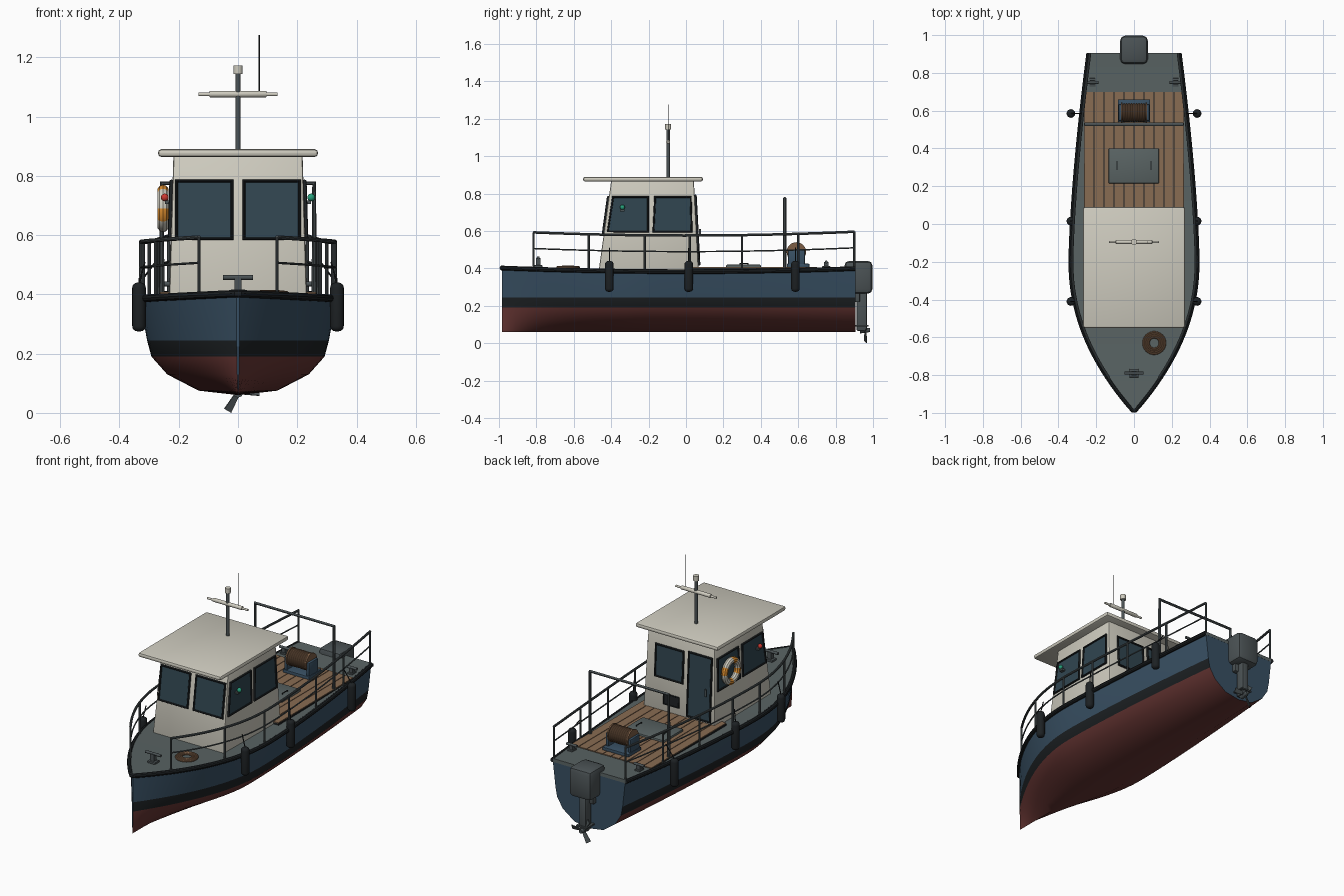
import bpy, bmesh, math
from mathutils import Vector

if "Cube" in bpy.data.objects:
    bpy.data.objects.remove(bpy.data.objects["Cube"])

def mat(name, r, g, b):
    m = bpy.data.materials.new(name)
    m.diffuse_color = (r, g, b, 1)
    m.use_nodes = True
    m.node_tree.nodes["Principled BSDF"].inputs["Base Color"].default_value = m.diffuse_color
    return m

BLUE = mat("hull_blue", .04, .08, .125)
BLACK = mat("black", .012, .015, .017)
RED = mat("bottom_red", .13, .035, .032)
DECK = mat("deck_grey", .10, .125, .125)
WOOD = mat("wood", .25, .15, .085)
ROPE = mat("rope", .20, .11, .06)
CREAM = mat("cream", .62, .60, .52)
GLASS = mat("glass", .03, .06, .08)
METAL = mat("dark_metal", .07, .085, .09)
ORANGE = mat("orange", .75, .28, .03)
GREEN = mat("green_lamp", .02, .35, .2)
LAMP_RED = mat("red_lamp", .6, .04, .03)

def mesh(name, verts, faces, *mats):
    me = bpy.data.meshes.new(name)
    me.from_pydata(verts, [], faces)
    o = bpy.data.objects.new(name, me)
    bpy.context.collection.objects.link(o)
    for m in mats:
        me.materials.append(m)
    return o

def bevel(o, w, seg=2):
    if w:
        m = o.modifiers.new("bevel", 'BEVEL')
        m.width, m.segments = w, seg
    return o

def box(name, x0, x1, y0, y1, z0, z1, m, bev=0):
    v = [(x, y, z) for z in (z0, z1) for x, y in ((x0, y0), (x1, y0), (x1, y1), (x0, y1))]
    f = [(3, 2, 1, 0), (4, 5, 6, 7)] + [(i, (i + 1) % 4, (i + 1) % 4 + 4, i + 4) for i in range(4)]
    return bevel(mesh(name, v, f, m), bev)

def rod(name, a, b, r, m, r2=None, n=16):
    a, b = Vector(a), Vector(b)
    bpy.ops.mesh.primitive_cone_add(vertices=n, radius1=r, radius2=r if r2 is None else r2,
                                    depth=(b - a).length, location=(a + b) / 2)
    o = bpy.context.object
    o.rotation_euler = (b - a).to_track_quat('Z', 'Y').to_euler()
    o.name = name
    o.data.materials.append(m)
    return o

def tube(name, pts, r, m, cyclic=False, res=3):
    c = bpy.data.curves.new(name, 'CURVE')
    c.dimensions, c.bevel_depth, c.bevel_resolution, c.use_fill_caps = '3D', r, res, True
    s = c.splines.new('POLY')
    s.points.add(len(pts) - 1)
    for p, q in zip(s.points, pts):
        p.co = (*q, 1)
    s.use_cyclic_u = cyclic
    c.materials.append(m)
    o = bpy.data.objects.new(name, c)
    bpy.context.collection.objects.link(o)
    return o

def torus(name, loc, R, r, m, rot=(0, 0, 0)):
    bpy.ops.mesh.primitive_torus_add(major_radius=R, minor_radius=r, major_segments=32,
                                     minor_segments=10, location=loc, rotation=rot)
    o = bpy.context.object
    o.name = name
    o.data.materials.append(m)
    return o

def ball(name, loc, r, m):
    bpy.ops.mesh.primitive_uv_sphere_add(segments=16, ring_count=10, radius=r, location=loc)
    bpy.context.object.name = name
    bpy.context.object.data.materials.append(m)

# hull plan and sheer
def beam(y):
    if y < -.2:
        return .34 * (1 - ((-.2 - y) / .8) ** 2.09)
    return .34 - .095 * ((y + .2) / 1.105) ** 1.5

def sheer(y):
    return .383 + .02 * y * y

Y0, Y1, N = -.985, .905, 40
ys = [Y0 + (Y1 - Y0) * (i / N) ** 1.25 for i in range(N + 1)]
SEC = [(0, .06), (.4, .075), (.72, .13), (.88, .19), (.925, .245), (1, None)]
verts, faces, ids = [], [], []
for y in ys:
    b = beam(y) - .008
    p = 1 + 1.2 * max(0, (-.3 - y) / .7) ** 1.5
    half = [(b * f ** p, z or sheer(y)) for f, z in SEC]
    verts += [(-x, y, z) for x, z in half[:0:-1]] + [(x, y, z) for x, z in half]
for i in range(N):
    for j in range(10):
        a = i * 11 + j
        faces.append((a, a + 1, a + 12, a + 11))
        ids.append((0, 1, 2, 2, 2, 2, 2, 2, 1, 0)[j])
faces += [tuple(range(10, -1, -1)), tuple(range(N * 11, N * 11 + 11))]
hull = mesh("hull", verts, faces, BLUE, BLACK, RED)
for poly, k in zip(hull.data.polygons, ids + [0, 0]):
    poly.material_index = k

# deck slab and rubbing strake
dv = [(s * max(.002, beam(y) - .012), y, sheer(y) + .01) for y in ys for s in (-1, 1)]
deck = mesh("deck", dv, [(2*i, 2*i+1, 2*i+3, 2*i+2) for i in range(N)], DECK)
sol = deck.modifiers.new("solid", 'SOLIDIFY')
sol.thickness, sol.offset = .02, -1
edge = [(beam(y) - .006, y, sheer(y)) for y in ys[::-1]]
tube("rubbing_strake", edge + [(-x, y, z) for x, y, z in edge[::-1]], .013, BLACK)

# wooden planks on a dark base
box("plank_base", -.265, .265, .0, .70, .385, .403, BLACK)
for i in range(10):
    x = -.265 + i * .053
    box("deck_plank", x + .002, x + .051, .0, .70, .39, .408, WOOD)

# cabin with sloping walls
T = lambda z: (z - .4) / .47
WALL = {
    "front": lambda u, z, d: (u, -.465 + .065 * T(z) - d, z),
    "back": lambda u, z, d: (u, .067 - .025 * T(z) + d, z),
    "right": lambda u, z, d: (.232 - .014 * T(z) + d, u, z),
    "left": lambda u, z, d: (-.232 + .014 * T(z) - d, u, z)}
cv = []
for z in (.385, .87):
    x, yf, yb = WALL["right"](0, z, 0)[0], WALL["front"](0, z, 0)[1], WALL["back"](0, z, 0)[1]
    cv += [(-x, yf, z), (x, yf, z), (x, yb, z), (-x, yb, z)]
bevel(mesh("cabin", cv, [(3, 2, 1, 0), (4, 5, 6, 7)] +
           [(i, (i + 1) % 4, (i + 1) % 4 + 4, i + 4) for i in range(4)], CREAM), .008)
box("roof", -.27, .27, -.55, .09, .864, .89, CREAM, .011)

def panel(name, wall, corners, m=GLASS, r=.007):
    f = WALL[wall]
    q = [f(u, z, .004) for u, z in corners]
    back = [f(u, z, -.004) for u, z in corners]
    mesh(name, back + q, [(3, 2, 1, 0), (4, 5, 6, 7)] +
         [(i, (i + 1) % 4, (i + 1) % 4 + 4, i + 4) for i in range(4)], m)
    tube(name + "_frame", [f(u, z, .004) for u, z in corners], r, BLACK, True, 2)

rect = lambda a, b, c, d: [(a, c), (b, c), (b, d), (a, d)]
for s in (-1, 1):
    panel("front_window", "front", rect(s * .02, s * .208, .588, .782))
for w in ("left", "right"):
    panel("side_window_fore", w, [(-.418, .598), (-.203, .598), (-.203, .782), (-.39, .782)])
    panel("side_window_aft", w, [(-.174, .598), (.03, .598), (.025, .782), (-.165, .782)])
panel("back_window", "back", rect(-.02, .16, .598, .782))
panel("door", "back", rect(-.205, -.055, .42, .79))
panel("vent", "back", rect(.0, .1, .45, .51), BLACK, .004)
rod("door_handle", (-.18, .075, .57), (-.18, .075, .61), .006, METAL)

# side lamps and lifebuoy
for s, m in ((-1, LAMP_RED), (1, GREEN)):
    box("lamp_bracket", *sorted((s * .22, s * .247)), -.352, -.328, .705, .717, METAL)
    ball("side_lamp", (s * .247, -.34, .727), .013, m)
buoy = torus("lifebuoy", (-.253, -.06, .69), .061, .019, CREAM, (0, math.pi / 2, 0))
buoy.data.materials.append(ORANGE)
for p in buoy.data.polygons:
    p.material_index = int((p.index // 10) % 8 < 3)

# mast, radar and aerial
rod("mast", (0, -.095, .885), (0, -.095, 1.15), .009, METAL)
rod("mast_lamp", (0, -.095, 1.143), (0, -.095, 1.172), .016, CREAM)
rod("radar_bar", (-.133, -.095, 1.075), (.133, -.095, 1.075), .006, CREAM)
bevel(rod("radar_body", (-.097, -.095, 1.076), (.097, -.095, 1.076), .011, CREAM), .004)
rod("aerial", (.072, -.095, 1.07), (.072, -.095, 1.276), .002, BLACK, n=8)

# guard rails, fenders and stern cleats on each side
def cleat(x, y, z, w, h):
    box("cleat_base", x - w / 2, x + w / 2, y - .022, y + .022, z, z + .012, METAL, .003)
    box("cleat_post", x - .012, x + .012, y - .012, y + .012, z, z + h, METAL)
    rod("cleat_bar", (x - w, y, z + h), (x + w, y, z + h), .008, METAL)

for s in (-1, 1):
    rail = lambda y, z: (s * (beam(y) - .012), y, z + .025 * y * y)
    path = [-.815 + 1.715 * i / 30 for i in range(31)]
    tube("top_rail", [rail(y, .576) for y in path], .007, METAL)
    tube("middle_rail", [rail(y, .49) for y in path], .004, METAL)
    for y in (-.815, -.52, -.22, .02, .30, .60, .90):
        x, _, z = rail(y, .576)
        rod("rail_post", (x, y, .385), (x, y, z), .006, METAL, n=10)
    for y in (-.41, .015, .585):
        bevel(rod("fender", (s * .334, y, .275), (s * .334, y, .44), .023, BLACK), .018, 4)
        tube("fender_rope", [(s * .334, y, .435), (s * (beam(y) - .005), y, .51)], .003, BLACK)
    cleat(s * .22, .75, .40, .033, .035)

# stern arch
tube("stern_arch", [(-.257, .528, .39), (-.257, .528, .775), (.257, .528, .775), (.257, .528, .39)],
     .009, METAL)

# foredeck cleat and rope coil
cleat(0, -.79, .405, .05, .052)
for i in range(4):
    torus("rope_coil", (.107, -.63, .409 - .001 * i), .03 + .009 * i, .006, ROPE)

# hatch
box("hatch", -.135, .132, .215, .40, .40, .42, DECK, .005)
for x in (-.09, .09):
    tube("hatch_handle", [(x, .288, .418), (x, .288, .426), (x, .332, .426), (x, .332, .418)], .003, BLACK)

# winch
box("winch_base", -.085, .085, .54, .66, .40, .425, BLUE, .004)
for s in (-1, 1):
    box("winch_cheek", *sorted((s * .062, s * .082)), .545, .635, .41, .50, BLUE, .006)
rod("winch_drum", (-.062, .59, .488), (.062, .59, .488), .042, ROPE, n=24)
for i in range(9):
    torus("winch_rope", (-.052 + .013 * i, .59, .488), .043, .007, ROPE, (0, math.pi / 2, 0))
for s in (-1, 1):
    rod("winch_flange", (s * .06, .59, .488), (s * .068, .59, .488), .052, ROPE, n=24)

# outboard motor
box("motor_cowl", -.073, .073, .847, .997, .265, .44, METAL, .025)
box("motor_bracket", -.045, .045, .895, .93, .22, .30, METAL, .005)
box("motor_leg", -.022, .022, .912, .967, .065, .28, METAL, .008)
box("motor_plate", -.035, .035, .90, .975, .09, .098, METAL)
rod("propeller_hub", (0, .93, .07), (0, .985, .07), .018, METAL, .01)
for k in range(3):
    a = math.radians(240 + 120 * k)
    d, n = Vector((math.cos(a), 0, math.sin(a))), Vector((-math.sin(a), 0, math.cos(a)))
    c = Vector((0, .962, .07))
    twist = n * .013 + Vector((0, .006, 0))
    blade = mesh("propeller_blade", [c + d * .01 - twist * .6, c + d * .01 + twist * .6,
                 c + d * .072 + twist, c + d * .072 - twist], [(0, 1, 2, 3)], METAL)
    blade.modifiers.new("solid", 'SOLIDIFY').thickness = .005

# finish: curves to meshes, outward normals, smooth shading with sharp edges
bpy.ops.object.select_all(action='SELECT')
bpy.context.view_layer.objects.active = hull
bpy.ops.object.convert(target='MESH')
for o in bpy.context.scene.objects:
    bm = bmesh.new()
    bm.from_mesh(o.data)
    bmesh.ops.recalc_face_normals(bm, faces=bm.faces)
    bm.to_mesh(o.data)
    bm.free()
bpy.ops.object.shade_smooth_by_angle(angle=math.radians(32))
